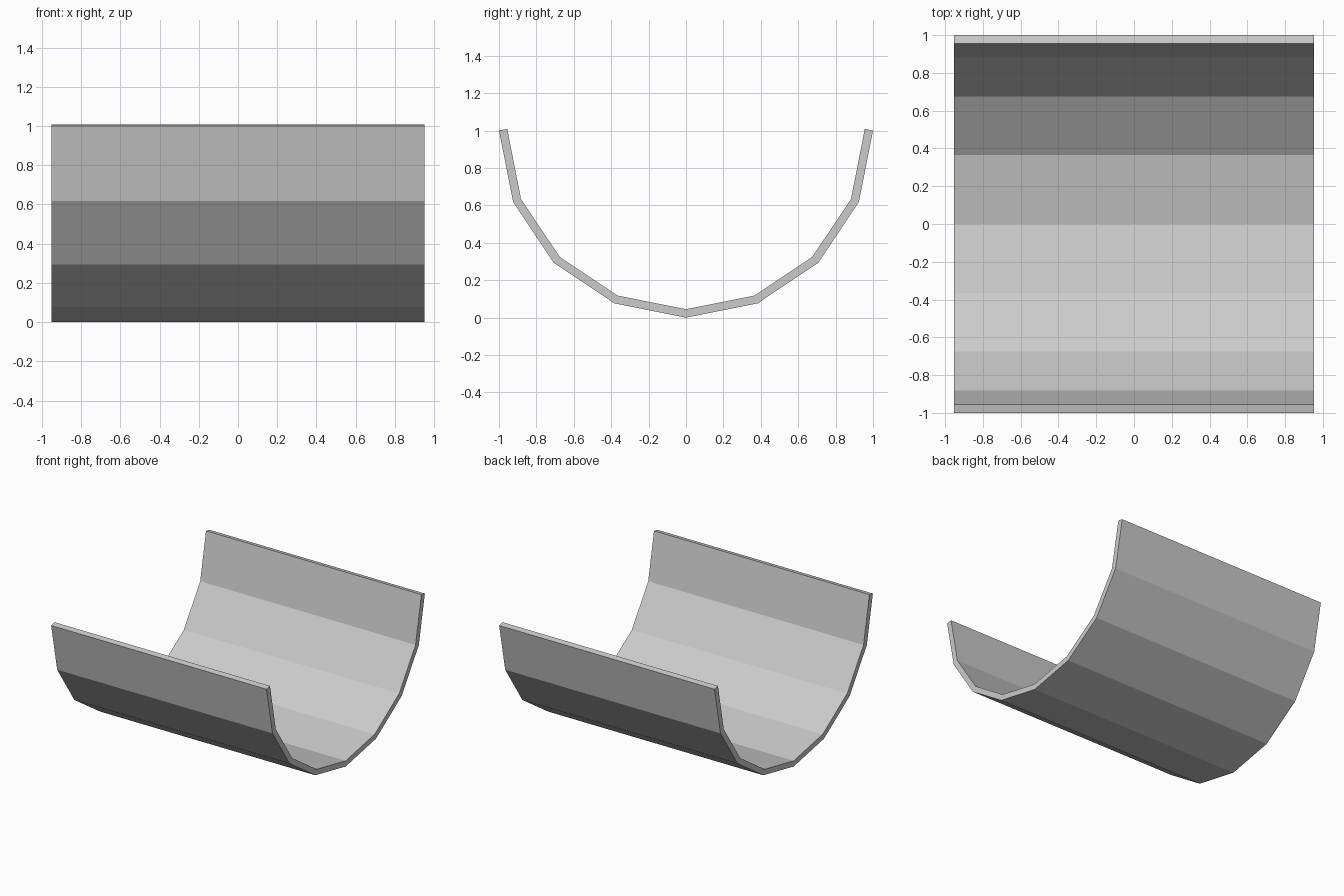
import bpy, bmesh
from math import sin, cos, pi

if "Cube" in bpy.data.objects:
    bpy.data.objects.remove(bpy.data.objects["Cube"])

HALF_LEN = 0.952   # half length along x
THICK = 0.045      # wall thickness
STEPS = 8          # flat panels across the half circle
STEP = pi / STEPS

# Outer and inner half-round outline in the y-z plane
angles = [-pi / 2 + i * STEP for i in range(STEPS + 1)]
outer = [(sin(a), 1 - cos(a)) for a in angles]
r = 1 - THICK
inner = [(r * sin(a), 1 - r * cos(a)) for a in angles]

# Rims are cut square to the last panel
dy, dz = THICK * cos(STEP / 2), THICK * sin(STEP / 2)
inner[0] = (-1 + dy, 1 + dz)
inner[-1] = (1 - dy, 1 + dz)

# Curved shell: one band of quads per panel, with walls, ends and rims
bm = bmesh.new()
rings = []
for o, i in zip(outer, inner):
    rings.append([bm.verts.new((x, y, z)) for x, (y, z) in
                  ((-HALF_LEN, o), (HALF_LEN, o), (HALF_LEN, i), (-HALF_LEN, i))])
for a, b in zip(rings, rings[1:]):
    for k in range(4):
        n = (k + 1) % 4
        bm.faces.new((a[k], a[n], b[n], b[k]))
bm.faces.new(rings[0])
bm.faces.new(rings[-1][::-1])
bmesh.ops.recalc_face_normals(bm, faces=bm.faces)

mesh = bpy.data.meshes.new("half_pipe_shell")
bm.to_mesh(mesh)
bm.free()
bpy.context.collection.objects.link(bpy.data.objects.new("half_pipe_shell", mesh))
